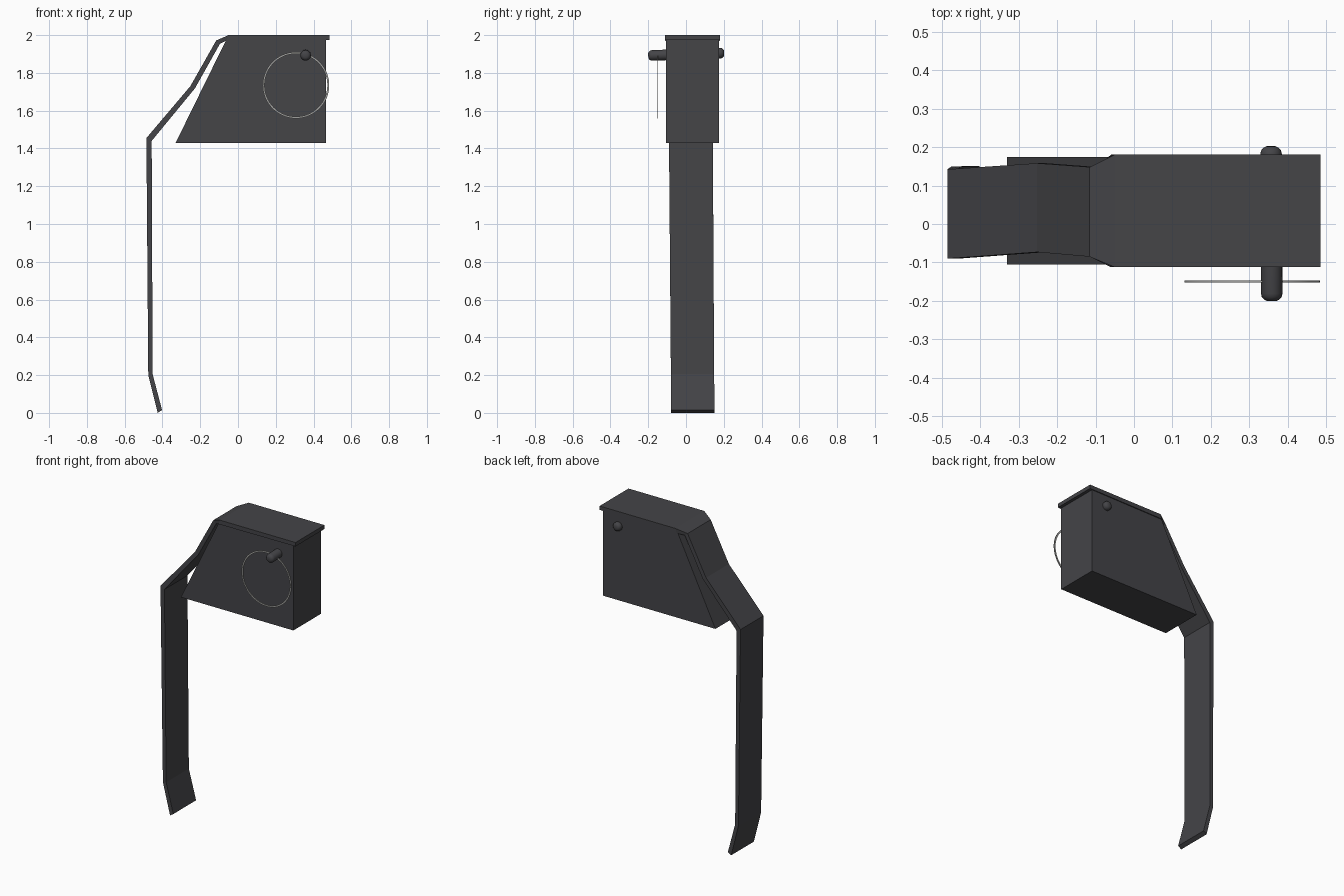
import bpy, bmesh, math
from mathutils import Vector

if "Cube" in bpy.data.objects:
    bpy.data.objects.remove(bpy.data.objects["Cube"])


def material(name, rgb):
    m = bpy.data.materials.new(name)
    m.diffuse_color = (*rgb, 1)
    m.use_nodes = True
    m.node_tree.nodes["Principled BSDF"].inputs["Base Color"].default_value = m.diffuse_color
    return m


DARK = material("dark gunmetal", (0.058, 0.058, 0.064))
STEEL = material("light steel", (0.36, 0.36, 0.35))


def make_object(name, bm, mat):
    bmesh.ops.recalc_face_normals(bm, faces=bm.faces)
    me = bpy.data.meshes.new(name)
    bm.to_mesh(me)
    bm.free()
    me.materials.append(mat)
    ob = bpy.data.objects.new(name, me)
    bpy.context.collection.objects.link(ob)
    return ob


def loft(name, sections, mat, closed=False):
    """Skin a row of equal-length vertex loops, capping open ends."""
    bm = bmesh.new()
    rings = [[bm.verts.new(p) for p in s] for s in sections]
    n = len(rings[0])
    pairs = list(zip(rings, rings[1:]))
    if closed:
        pairs.append((rings[-1], rings[0]))
    for a, b in pairs:
        for i in range(n):
            j = (i + 1) % n
            bm.faces.new((a[i], a[j], b[j], b[i]))
    if not closed:
        bm.faces.new(rings[0])
        bm.faces.new(rings[-1])
    return make_object(name, bm, mat)


def smooth(ob):
    bpy.context.view_layer.objects.active = ob
    ob.select_set(True)
    bpy.ops.object.shade_smooth_by_angle(angle=math.radians(40))
    ob.select_set(False)


# Housing: sloped block under the lid
profile = [(-0.33, 1.43), (0.465, 1.43), (0.465, 1.98), (-0.06, 1.98)]
loft("housing", [[(x, y, z) for x, z in profile] for y in (-0.105, 0.174)], DARK)

# Lid and bent lever: one strap; outer x, z, inner x, z, front y, back y
stations = [
    (0.485, 2.00, 0.485, 1.975, -0.112, 0.180),
    (-0.05, 2.00, -0.06, 1.972, -0.112, 0.180),
    (-0.115, 1.972, -0.095, 1.955, -0.085, 0.148),
    (-0.252, 1.73, -0.228, 1.718, -0.073, 0.158),
    (-0.485, 1.455, -0.457, 1.44, -0.090, 0.142),
    (-0.475, 0.20, -0.452, 0.205, -0.080, 0.149),
    (-0.425, 0.00, -0.402, 0.015, -0.079, 0.151),
]
loft("lever_strap",
     [[(ox, f, oz), (ox, b, oz), (ix, b, iz), (ix, f, iz)]
      for ox, oz, ix, iz, f, b in stations], DARK)

# Safety pin: slightly tilted rod with rounded ends
start, end = Vector((0.358, -0.2, 1.892)), Vector((0.356, 0.202, 1.905))
length = (end - start).length
rod = [(0, 0.012), (0.004, 0.02), (0.011, 0.026), (0.02, 0.028)]
rod += [(length - d, r) for d, r in reversed(rod)]
axis = (end - start).normalized()
side = axis.cross(Vector((0, 0, 1))).normalized()
up = side.cross(axis)
steps = [i * math.tau / 20 for i in range(20)]
pin = loft("safety_pin",
           [[start + axis * d + r * (math.cos(a) * side + math.sin(a) * up)
             for a in steps] for d, r in rod], DARK)
smooth(pin)

# Pull ring: thin flat band hanging from the pin
sections = []
for i in range(64):
    a = i * math.tau / 64
    sections.append([(0.307 + r * math.cos(a), y, 1.735 + r * math.sin(a))
                     for r, y in ((0.166, -0.152), (0.176, -0.152),
                                  (0.176, -0.147), (0.166, -0.147))])
ring = loft("pull_ring", sections, STEEL, closed=True)
smooth(ring)
